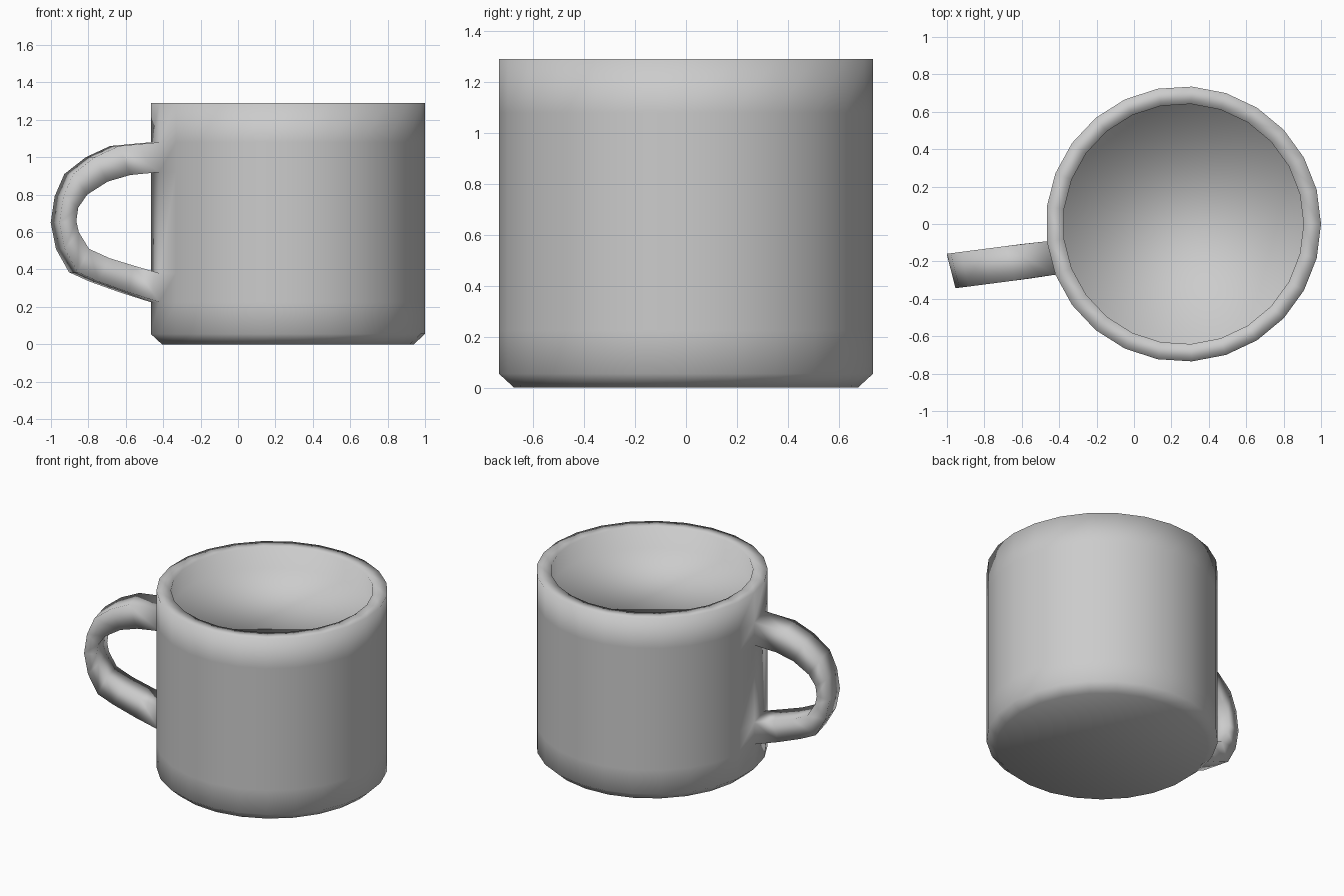
import bpy, bmesh, math
from mathutils import Vector

old = bpy.data.objects.get("Cube")
if old:
    bpy.data.objects.remove(old, do_unlink=True)

SIDES = 25
CENTRE_X = 0.264
RADIUS = 0.736
INNER = 0.643

glaze = bpy.data.materials.new("grey_ceramic")
glaze.use_nodes = True
GREY = (0.6, 0.6, 0.6, 1)
glaze.diffuse_color = GREY
glaze.node_tree.nodes["Principled BSDF"].inputs["Base Color"].default_value = GREY

bm = bmesh.new()


def ring(radius, z):
    """One horizontal loop of the cup."""
    return [bm.verts.new((CENTRE_X + radius * math.cos(math.tau * i / SIDES),
                          radius * math.sin(math.tau * i / SIDES), z))
            for i in range(SIDES)]


def bridge(a, b, skip=()):
    """Quads between two matching loops."""
    n = len(a)
    for i in range(n):
        if i not in skip:
            j = (i + 1) % n
            bm.faces.new((a[i], a[j], b[j], b[i]))


# Cup: base, chamfer, outer wall, rim, short inner wall, shallow filling
profile = [(0.676, 0), (RADIUS, 0.055), (RADIUS, 0.225), (RADIUS, 0.38),
           (RADIUS, 0.92), (RADIUS, 1.08), (RADIUS, 1.29),
           (INNER, 1.29), (INNER, 1.145)]
rings = [ring(r, z) for r, z in profile]
SLOT = 13                      # wall column that carries the handle
LOW, HIGH = 2, 4               # wall rows the handle grows from
for k in range(len(rings) - 1):
    bridge(rings[k], rings[k + 1], (SLOT,) if k in (LOW, HIGH) else ())
bm.faces.new(rings[0])
bm.faces.new(rings[-1])


def socket(row):
    """Corners of the open wall face, lower pair then upper pair."""
    lo, hi = rings[row], rings[row + 1]
    return lo[SLOT], lo[SLOT + 1], hi[SLOT + 1], hi[SLOT]


# Handle: square sections along a bow, outer and inner (x, z) for each
bow = [((-0.66, 1.06), (-0.60, 0.905)), ((-0.79, 1.00), (-0.72, 0.87)),
       ((-0.905, 0.91), (-0.83, 0.80)), ((-0.957, 0.79), (-0.878, 0.73)),
       ((-0.978, 0.65), (-0.888, 0.66)), ((-0.95, 0.51), (-0.875, 0.60)),
       ((-0.88, 0.385), (-0.82, 0.51)), ((-0.77, 0.335), (-0.71, 0.46)),
       ((-0.61, 0.278), (-0.58, 0.42))]
angle = math.tau * (SLOT + 0.5) / SIDES
half_width = Vector((-math.sin(angle), math.cos(angle), 0)) * 0.095


def handle_vert(point, side):
    x, z = point
    y = -0.182 + 0.13 * (x + 0.444)
    return bm.verts.new(Vector((x, y, z)) + half_width * side)


previous = socket(HIGH)
for outer, inner in bow:
    section = (handle_vert(inner, -1), handle_vert(inner, 1),
               handle_vert(outer, 1), handle_vert(outer, -1))
    bridge(previous, section)
    previous = section
a, b, c, d = socket(LOW)
bridge(previous, (d, c, b, a))   # the bow turns over, so top meets inner

bmesh.ops.recalc_face_normals(bm, faces=bm.faces)
for face in bm.faces:
    face.smooth = True

mesh = bpy.data.meshes.new("mug")
bm.to_mesh(mesh)
bm.free()
mesh.materials.append(glaze)
mug = bpy.data.objects.new("mug", mesh)
bpy.context.scene.collection.objects.link(mug)
